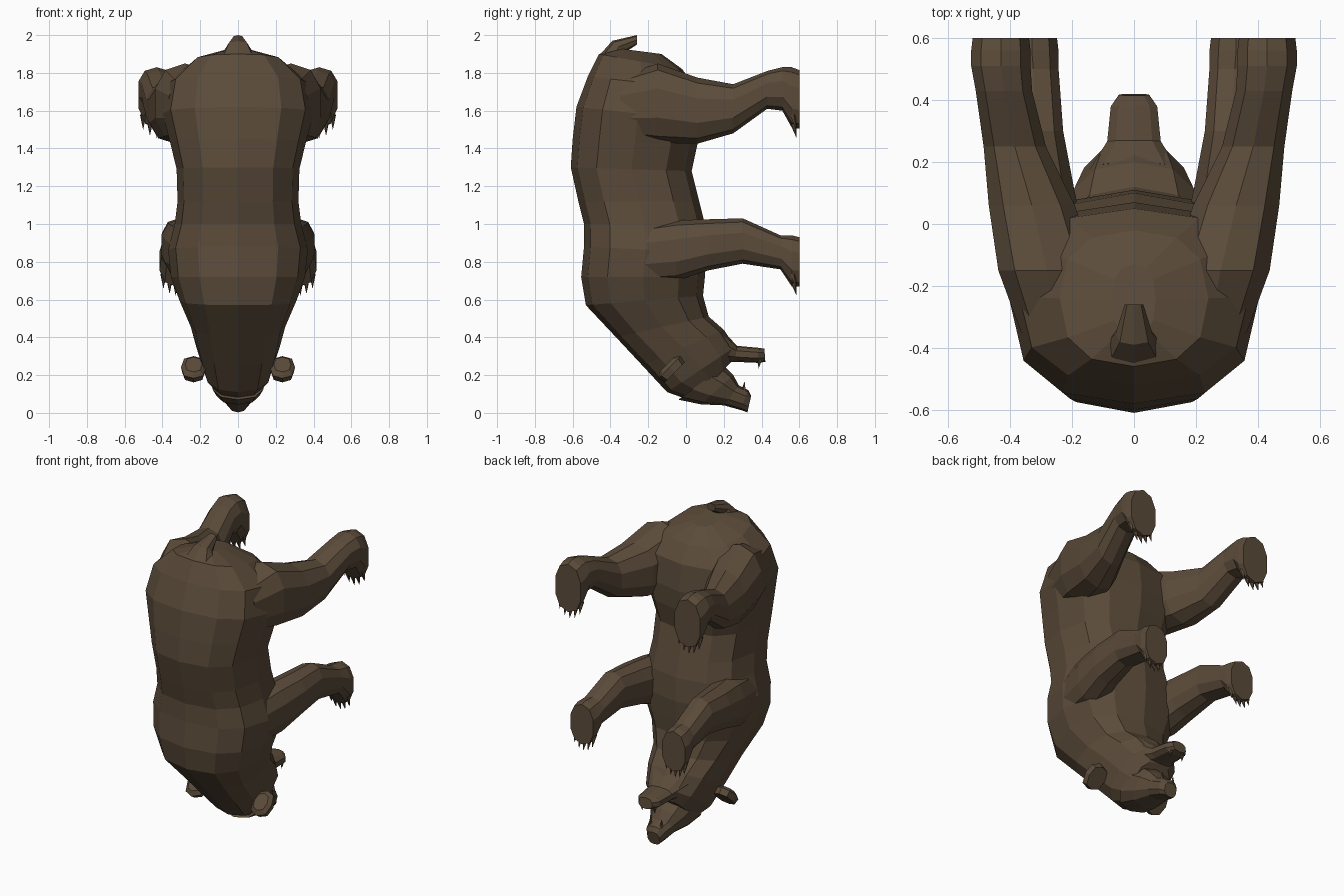
import bpy, bmesh, math
from mathutils import Vector, Matrix

fur = bpy.data.materials.new("brown fur")
fur.diffuse_color = (0.105, 0.071, 0.042, 1)


def finish(bm, name):
    bmesh.ops.recalc_face_normals(bm, faces=bm.faces)
    me = bpy.data.meshes.new(name)
    bm.to_mesh(me)
    bm.free()
    me.materials.append(fur)
    ob = bpy.data.objects.new(name, me)
    bpy.context.collection.objects.link(ob)
    return ob


def loft(name, rings, n=12, p=0.8):
    """rings: (centre, half-axis a, half-axis b); rounded-box sections, capped."""
    bm = bmesh.new()
    prev = None
    for i, (c, a, b) in enumerate(rings):
        ring = []
        for k in range(n):
            t = 2 * math.pi * k / n
            s, co = math.sin(t), math.cos(t)
            s = math.copysign(abs(s) ** p, s) if abs(s) > 1e-6 else 0
            co = math.copysign(abs(co) ** p, co) if abs(co) > 1e-6 else 0
            ring.append(bm.verts.new(c + a * s + b * co))
        if prev:
            for k in range(n):
                bm.faces.new((prev[k], prev[(k + 1) % n], ring[(k + 1) % n], ring[k]))
        if i in (0, len(rings) - 1):
            bm.faces.new(ring)
        prev = ring
    return finish(bm, name)


def spine_loft(name, secs, **kw):
    """secs: back point y,z; belly point y,z; half width."""
    rings = []
    for dy, dz, vy, vz, w in secs:
        d, v = Vector((0, dy, dz)), Vector((0, vy, vz))
        rings.append(((d + v) / 2, Vector((w, 0, 0)), (d - v) / 2))
    return loft(name, rings, **kw)


def limb(name, side, secs):
    """secs: y, centre x, centre z, half x, half z."""
    return loft(name, [(Vector((side * x, y, z)), Vector((hx, 0, 0)), Vector((0, 0, hz)))
                       for y, x, z, hx, hz in secs], n=10, p=0.85)


def spike(name, base, tip, r):
    base, tip = Vector(base), Vector(tip)
    d = tip - base
    bm = bmesh.new()
    m = Matrix.Translation((base + tip) / 2) @ d.to_track_quat('Z', 'Y').to_matrix().to_4x4()
    bmesh.ops.create_cone(bm, cap_ends=True, segments=5, radius1=r, radius2=0,
                          depth=d.length, matrix=m)
    finish(bm, name)


# Torso, neck and skull, from rump down to the face
spine_loft("body", [
    (-0.36, 1.93, -0.13, 1.90, 0.07), (-0.46, 1.90, -0.02, 1.82, 0.24),
    (-0.52, 1.78, 0.05, 1.72, 0.37), (-0.58, 1.62, 0.07, 1.55, 0.40),
    (-0.60, 1.45, 0.06, 1.42, 0.36), (-0.61, 1.30, 0.03, 1.28, 0.325),
    (-0.57, 1.12, 0.07, 1.12, 0.32), (-0.54, 1.00, 0.10, 1.00, 0.335),
    (-0.54, 0.88, 0.11, 0.85, 0.37), (-0.555, 0.72, 0.10, 0.72, 0.355),
    (-0.53, 0.57, 0.09, 0.62, 0.31), (-0.37, 0.40, 0.12, 0.51, 0.25),
    (-0.23, 0.25, 0.20, 0.44, 0.22), (-0.10, 0.11, 0.26, 0.35, 0.18),
    (0.04, 0.06, 0.24, 0.27, 0.12)])

# Open mouth
spine_loft("upper_jaw", [
    (-0.04, 0.07, 0.20, 0.25, 0.14), (0.08, 0.045, 0.25, 0.20, 0.12),
    (0.20, 0.04, 0.28, 0.145, 0.085), (0.29, 0.015, 0.33, 0.12, 0.065),
    (0.325, 0.003, 0.345, 0.09, 0.045)], n=10)
spine_loft("lower_jaw", [
    (0.12, 0.26, 0.20, 0.43, 0.15), (0.26, 0.27, 0.27, 0.355, 0.09),
    (0.38, 0.265, 0.38, 0.345, 0.078), (0.42, 0.27, 0.415, 0.34, 0.05)], n=10)

# Tail
spine_loft("tail", [
    (-0.47, 1.88, -0.33, 1.84, 0.11), (-0.39, 1.97, -0.32, 1.91, 0.06),
    (-0.26, 2.0, -0.26, 1.95, 0.03)], n=8)

hind = [(-0.35, 0.24, 1.62, 0.13, 0.16), (-0.15, 0.28, 1.64, 0.165, 0.21),
        (0.06, 0.33, 1.60, 0.145, 0.175), (0.25, 0.385, 1.61, 0.105, 0.13),
        (0.43, 0.42, 1.71, 0.095, 0.10), (0.51, 0.43, 1.715, 0.10, 0.115),
        (0.56, 0.43, 1.67, 0.10, 0.16), (0.60, 0.43, 1.66, 0.095, 0.155)]
fore = [(-0.25, 0.25, 0.84, 0.11, 0.15), (-0.05, 0.275, 0.86, 0.12, 0.16),
        (0.12, 0.30, 0.89, 0.11, 0.135), (0.30, 0.315, 0.91, 0.09, 0.12),
        (0.50, 0.325, 0.85, 0.085, 0.09), (0.56, 0.33, 0.805, 0.09, 0.135),
        (0.60, 0.33, 0.80, 0.085, 0.13)]

for side, tag in ((1, "right"), (-1, "left")):
    # Legs with five claws each
    for part, secs in (("hind", hind), ("front", fore)):
        limb(f"{part}_leg_{tag}", side, secs)
        _, x, z, hx, hz = secs[-1]
        for k in range(-2, 3):
            cx = side * (x + k * hx * 0.38)
            cz = z - hz * (1 - 0.07 * k * k)
            spike(f"{part}_claw_{tag}", (cx, 0.565, cz + 0.03), (cx, 0.585, cz - 0.05), 0.018)
    # Ear: thick tilted plate, cupped outline
    u = Vector((0, 0.7, 0.7))
    nrm = Vector((0, 0.7, -0.7))
    c = Vector((side * 0.235, -0.08, 0.235))
    loft(f"ear_{tag}", [(c + nrm * o, Vector((r, 0, 0)), u * r * 1.25)
                        for o, r in ((-0.03, 0.045), (-0.01, 0.067), (0.03, 0.06))], n=8)
    # Canine teeth
    spike(f"upper_tooth_{tag}", (side * 0.04, 0.305, 0.10), (side * 0.04, 0.31, 0.17), 0.016)
    spike(f"lower_tooth_{tag}", (side * 0.045, 0.39, 0.28), (side * 0.045, 0.385, 0.235), 0.014)
